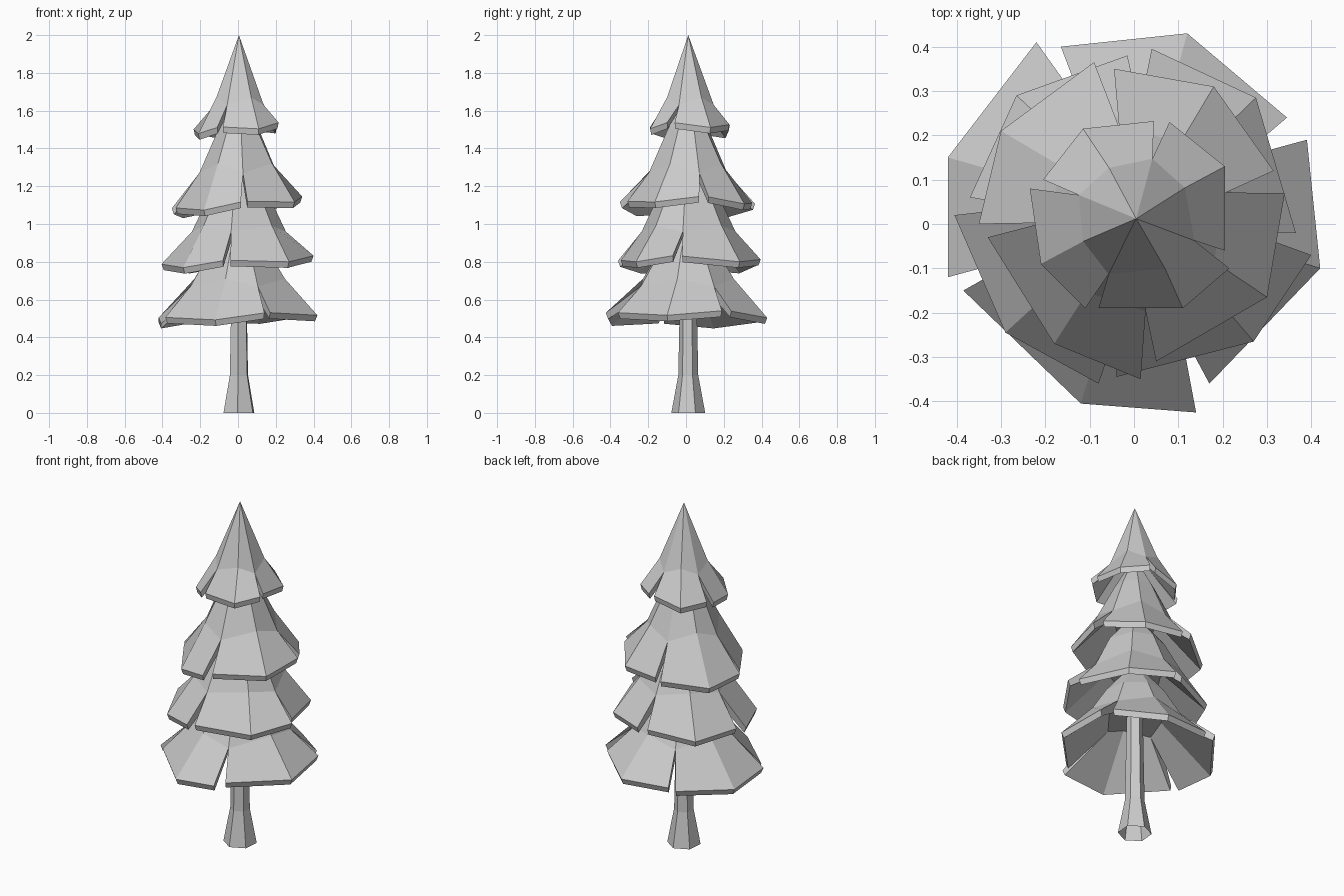
import bpy, bmesh, math
from mathutils import Vector

if "Cube" in bpy.data.objects:
    bpy.data.objects.remove(bpy.data.objects["Cube"])

CX, CY = 0.005, 0.012   # tree axis


def finish(bm, name):
    bmesh.ops.recalc_face_normals(bm, faces=bm.faces)
    me = bpy.data.meshes.new(name)
    bm.to_mesh(me)
    bm.free()
    ob = bpy.data.objects.new(name, me)
    bpy.context.collection.objects.link(ob)
    return ob


def tier(name, panels, rim_z, tilt, mid, notch, apex_z, neck=None):
    """Skirt of four two-faceted panels (clockwise) parted by V notches."""
    bm = bmesh.new()
    n = len(panels)

    def ring_vert(direction, r, z):
        d = Vector(direction).normalized() * r
        return bm.verts.new((CX + d.x, CY + d.y, z))

    def lower(v, scale, drop):
        return bm.verts.new((CX + (v.co.x - CX) * scale,
                             CY + (v.co.y - CY) * scale, v.co.z - drop))

    apex = bm.verts.new((CX, CY, apex_z))
    ring, rims = [], []
    for i, p in enumerate(panels):
        before = Vector(panels[i - 1][2]).normalized() + Vector(p[0]).normalized()
        ring.append(ring_vert(before, *notch))
        ring.append(ring_vert(p[1], *mid))
        rims.append([bm.verts.new((x, y, rim_z + tilt * x + dz))
                     for (x, y), dz in zip(p, (0.01, -0.015, 0.01))])
    upper = ring
    if neck:
        upper = [ring_vert((v.co.x - CX, v.co.y - CY), *neck) for v in ring]
    # Underside: steep lip at the rim, then a plain cone up into the tree
    ring_in = [lower(v, 0.6, 0.0) for v in ring]
    rims_in = [[lower(v, 0.97, 0.032) for v in p] for p in rims]
    for i in range(2 * n):
        j = (i + 1) % (2 * n)
        if neck:
            bm.faces.new((ring[i], ring[j], upper[j], upper[i]))
        bm.faces.new((upper[i], upper[j], apex))
        p, s = divmod(i, 2)
        a, b = rims[p][s], rims[p][s + 1]
        a2, b2 = rims_in[p][s], rims_in[p][s + 1]
        bm.faces.new((a, b, ring[j], ring[i]))
        bm.faces.new((a, a2, b2, b))
        bm.faces.new((a2, ring_in[i], ring_in[j], b2))
        if s == 0:   # notch walls
            bm.faces.new((a, ring[i], ring_in[i], a2))
        else:
            bm.faces.new((b, b2, ring_in[j], ring[j]))
    bm.faces.new(ring_in)
    return finish(bm, name)


# Foliage skirts, rim corners read clockwise from above
tier("foliage_top",
     [((0.08, 0.23), (0.205, 0.13), (0.205, -0.06)),
      ((0.215, -0.10), (0.11, -0.19), (-0.08, -0.19)),
      ((-0.11, -0.19), (-0.21, -0.09), (-0.235, 0.08)),
      ((-0.205, 0.10), (-0.115, 0.215), (0.045, 0.232))],
     1.51, 0.08, (0.13, 1.67), (0.14, 1.63), 2.0)

tier("foliage_upper",
     [((-0.045, 0.35), (0.18, 0.31), (0.315, 0.12)),
      ((0.34, 0.07), (0.30, -0.165), (0.05, -0.31)),
      ((0.015, -0.35), (-0.18, -0.27), (-0.33, -0.03)),
      ((-0.35, 0.0), (-0.30, 0.21), (-0.09, 0.365))],
     1.105, 0.09, (0.20, 1.32), (0.21, 1.27), 1.70, (0.11, 1.50))

tier("foliage_lower",
     [((0.04, 0.395), (0.275, 0.285), (0.365, -0.02)),
      ((0.40, -0.07), (0.27, -0.265), (-0.04, -0.345)),
      ((-0.08, -0.36), (-0.29, -0.245), (-0.405, 0.02)),
      ((-0.37, 0.06), (-0.265, 0.29), (-0.015, 0.38))],
     0.80, 0.055, (0.245, 0.99), (0.25, 0.96), 1.35, (0.16, 1.15))

tier("foliage_bottom",
     [((-0.165, 0.40), (0.12, 0.43), (0.345, 0.24)),
      ((0.39, 0.19), (0.42, -0.10), (0.17, -0.36)),
      ((0.14, -0.425), (-0.12, -0.405), (-0.385, -0.15)),
      ((-0.42, -0.12), (-0.42, 0.15), (-0.22, 0.41))],
     0.513, 0.045, (0.25, 0.71), (0.27, 0.67), 1.05, (0.17, 0.84))

# Six-sided trunk with a flared foot
bm = bmesh.new()
rings = []
for r, z in ((0.09, 0), (0.053, 0.20), (0.047, 0.50), (0.04, 0.95)):
    rings.append([bm.verts.new((CX + r * math.cos(math.radians(25 + 60 * k)),
                                CY + r * math.sin(math.radians(25 + 60 * k)), z))
                  for k in range(6)])
for lo, hi in zip(rings, rings[1:]):
    for k in range(6):
        j = (k + 1) % 6
        bm.faces.new((lo[k], lo[j], hi[j], hi[k]))
bm.faces.new(rings[-1])
finish(bm, "trunk")
